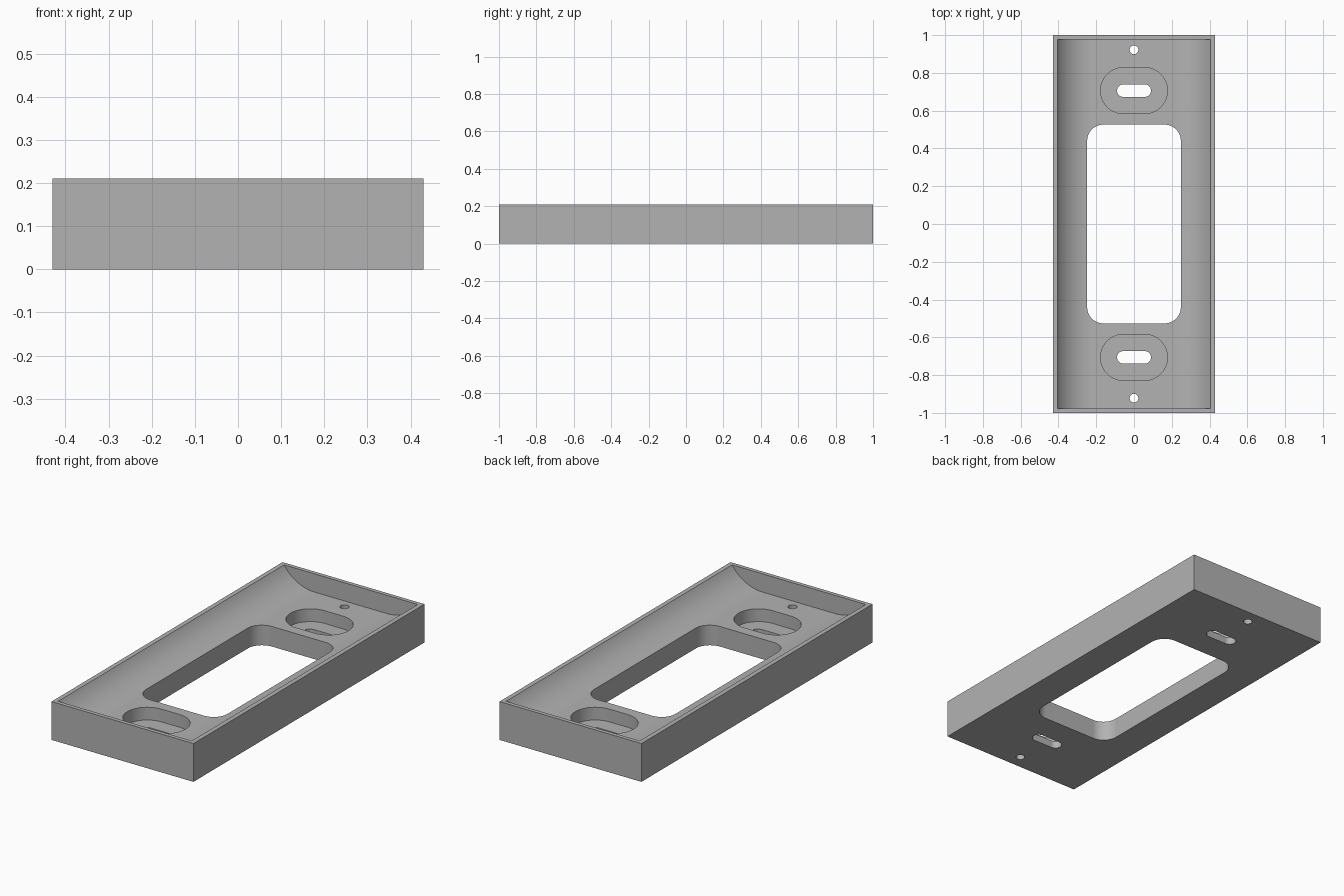
import bpy, bmesh, math

old = bpy.data.objects.get("Cube")
if old:
    bpy.data.objects.remove(old, do_unlink=True)

WIDTH, LENGTH, HEIGHT = 0.86, 2.0, 0.21
FLOOR, RECESS_FLOOR = 0.11, 0.04
CAVITY_X, CAVITY_Y = 0.405, 0.978
COVE = 0.22

grey = bpy.data.materials.new("plain grey")
grey.use_nodes = True
colour = (0.45, 0.45, 0.45, 1)
grey.diffuse_color = colour
grey.node_tree.nodes["Principled BSDF"].inputs["Base Color"].default_value = colour


def prism(name, outline, start, direction):
    """Extrude a closed outline of 3D points along a direction."""
    bm = bmesh.new()
    face = bm.faces.new([bm.verts.new([a + b for a, b in zip(p, start)]) for p in outline])
    new = bmesh.ops.extrude_face_region(bm, geom=[face])["geom"]
    bmesh.ops.translate(bm, vec=direction, verts=[v for v in new if isinstance(v, bmesh.types.BMVert)])
    bmesh.ops.recalc_face_normals(bm, faces=bm.faces)
    mesh = bpy.data.meshes.new(name)
    bm.to_mesh(mesh)
    bm.free()
    mesh.materials.append(grey)
    obj = bpy.data.objects.new(name, mesh)
    bpy.context.collection.objects.link(obj)
    return obj


def rounded(half_x, half_y, radius, steps=12):
    """Rounded rectangle outline, also used for slots and circles."""
    points = []
    for i, (sx, sy) in enumerate([(1, 1), (-1, 1), (-1, -1), (1, -1)]):
        for k in range(steps + 1):
            a = math.pi / 2 * (i + k / steps)
            p = (sx * (half_x - radius) + radius * math.cos(a),
                 sy * (half_y - radius) + radius * math.sin(a), 0)
            if not points or math.dist(p, points[-1]) > 1e-4:
                points.append(p)
    if math.dist(points[0], points[-1]) < 1e-4:
        points.pop()
    return points


# Solid block
x, y = WIDTH / 2, LENGTH / 2
plate = prism("mounting_plate", [(-x, -y, 0), (x, -y, 0), (x, y, 0), (-x, y, 0)],
              (0, 0, 0), (0, 0, HEIGHT))

# Trough with coved long sides, closed by the end walls
sweep = math.acos(1 - (HEIGHT - FLOOR) / COVE)
cove_x = CAVITY_X - COVE * math.sin(sweep)
side = [(cove_x + COVE * math.sin(a), 0, FLOOR + COVE * (1 - math.cos(a)))
        for a in (sweep * k / 20 for k in range(21))]
side.append((CAVITY_X, 0, HEIGHT + 0.1))
profile = side + [(-px, py, pz) for px, py, pz in reversed(side)]
cutters = [prism("trough_cutter", profile, (0, -CAVITY_Y, 0), (0, 2 * CAVITY_Y, 0))]

# Central opening, then recess, slot and screw hole at both ends
cutters.append(prism("opening_cutter", rounded(0.248, 0.526, 0.085), (0, 0, -0.1), (0, 0, 0.5)))
for s in (-1, 1):
    cutters.append(prism("recess_cutter", rounded(0.177, 0.122, 0.1215),
                         (0, s * 0.706, RECESS_FLOOR), (0, 0, 0.4)))
    cutters.append(prism("slot_cutter", rounded(0.09, 0.033, 0.0325),
                         (0, s * 0.706, -0.1), (0, 0, 0.5)))
    cutters.append(prism("screw_cutter", rounded(0.023, 0.023, 0.023, 8),
                         (0, s * 0.922, -0.1), (0, 0, 0.5)))

bpy.ops.object.select_all(action='DESELECT')
bpy.context.view_layer.objects.active = plate
plate.select_set(True)
for cutter in cutters:
    mod = plate.modifiers.new("cut", 'BOOLEAN')
    mod.operation, mod.solver, mod.object = 'DIFFERENCE', 'EXACT', cutter
    bpy.ops.object.modifier_apply(modifier=mod.name)
    bpy.data.objects.remove(cutter, do_unlink=True)

# Smooth curves with crisp edges
bpy.ops.object.shade_smooth_by_angle(angle=math.radians(25))
weighted = plate.modifiers.new("weighted normals", 'WEIGHTED_NORMAL')
weighted.keep_sharp = True
